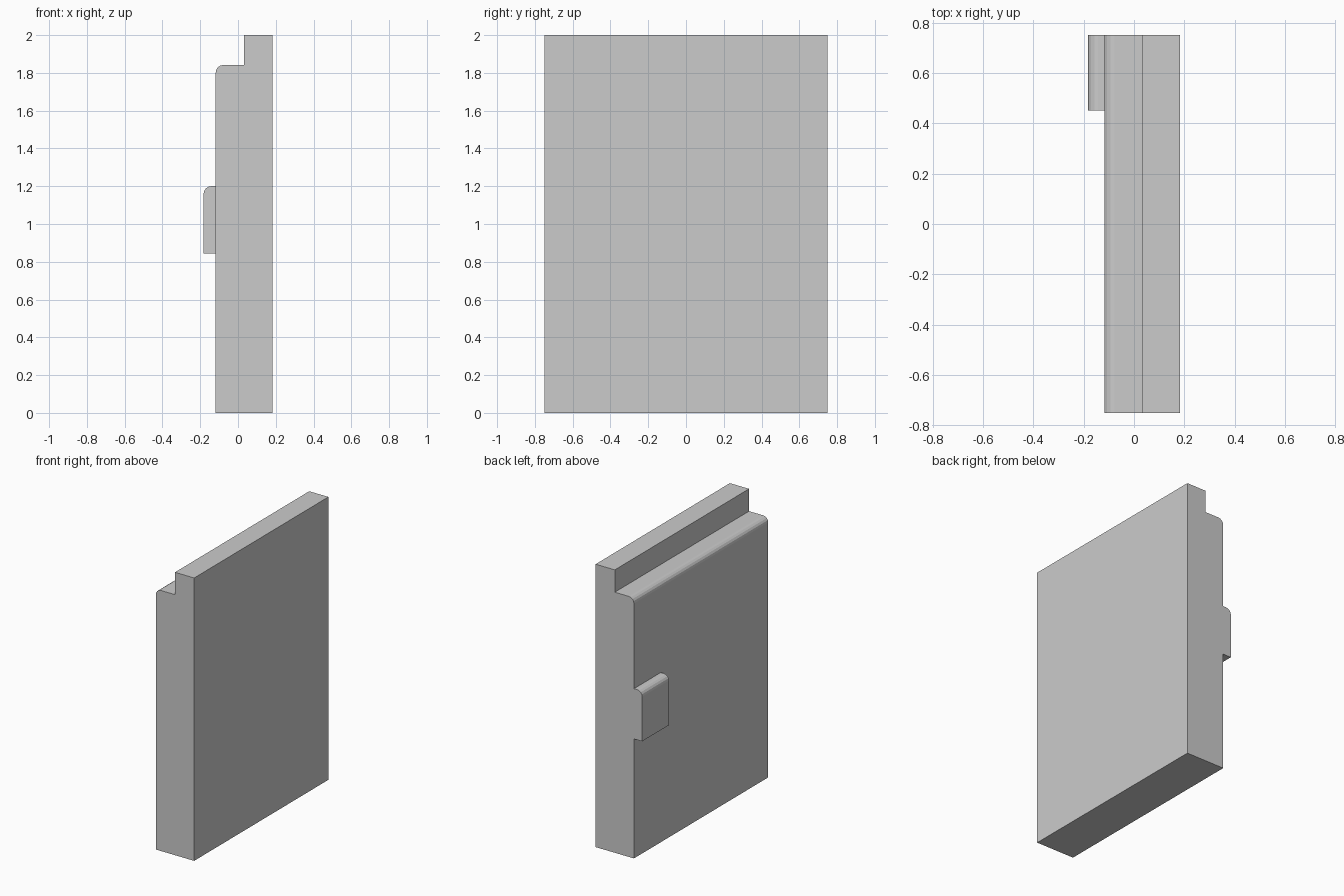
import bpy
import math

if "Cube" in bpy.data.objects:
    bpy.data.objects.remove(bpy.data.objects["Cube"])


def rounded_corner(x, z, radius, segments=4):
    """Arc from the left side up to the top around the corner at (x, z)."""
    points = []
    for i in range(segments + 1):
        a = math.pi - i * math.pi / 2 / segments
        points.append((x + radius + radius * math.cos(a),
                       z - radius + radius * math.sin(a)))
    return points


def extrude_profile(name, profile, y0, y1):
    """Extrude a clockwise x-z profile along y."""
    n = len(profile)
    verts = [(x, y, z) for y in (y0, y1) for x, z in profile]
    faces = [tuple(reversed(range(n))), tuple(range(n, 2 * n))]
    faces += [(i, (i + 1) % n, n + (i + 1) % n, n + i) for i in range(n)]
    mesh = bpy.data.meshes.new(name)
    mesh.from_pydata(verts, [], faces)
    mesh.update()
    obj = bpy.data.objects.new(name, mesh)
    bpy.context.collection.objects.link(obj)
    return obj


BACK, FACE, STEP = 0.182, -0.118, 0.032

# Main panel with a stepped, rounded top edge
panel = [(FACE, 0)] + rounded_corner(FACE, 1.842, 0.04)
panel += [(STEP, 1.842), (STEP, 2), (BACK, 2), (BACK, 0)]
extrude_profile("wall_panel", panel, -0.75, 0.75)

# Small raised block at the end of the panel face
block = [(-0.182, 0.845)] + rounded_corner(-0.182, 1.2, 0.04)
block += [(FACE, 1.2), (FACE, 0.845)]
extrude_profile("raised_block", block, 0.45, 0.75)
